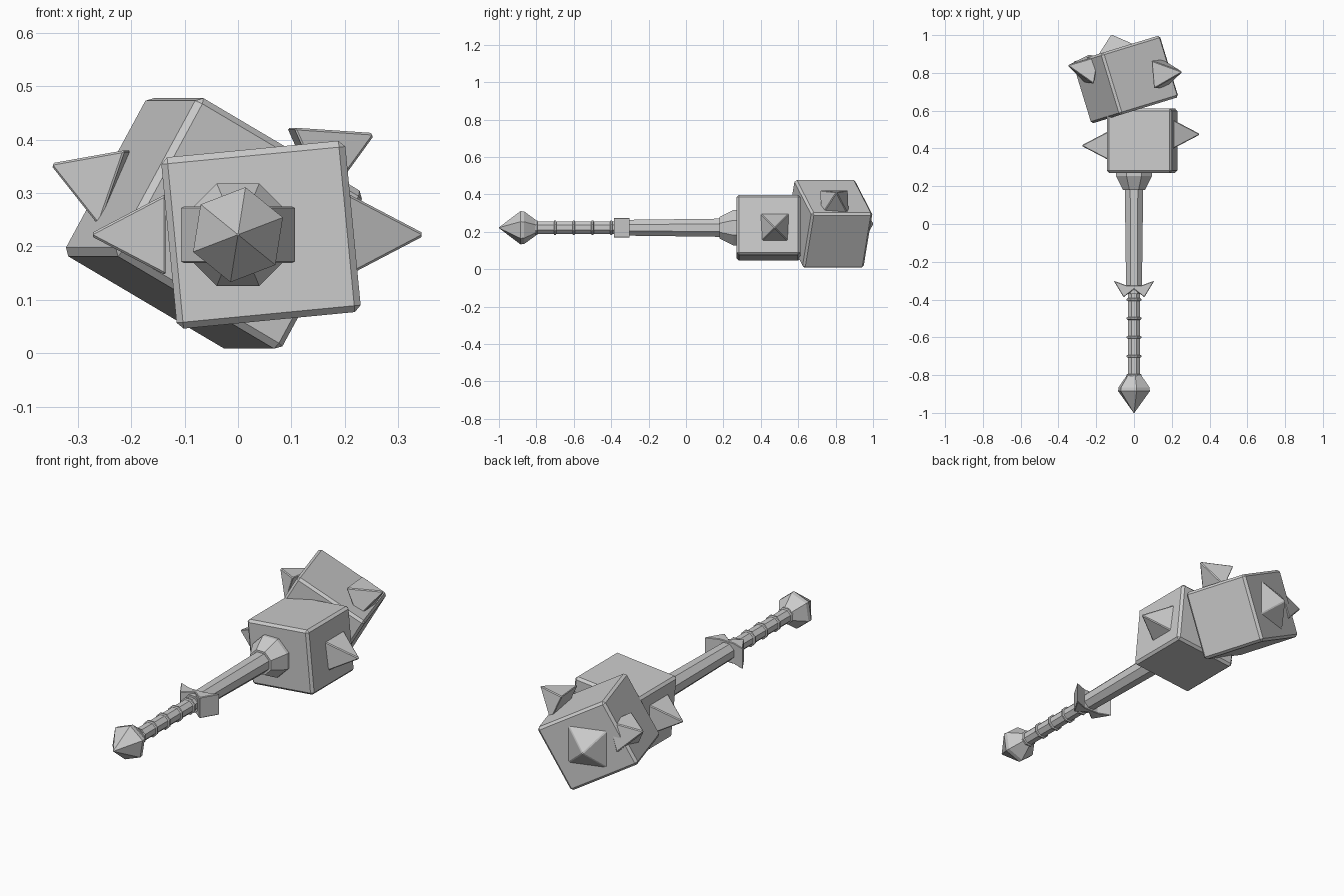
import bpy, bmesh, math
from mathutils import Matrix, Vector

cube = bpy.data.objects.get("Cube")
if cube:
    bpy.data.objects.remove(cube, do_unlink=True)

grey = bpy.data.materials.new("plain_grey")
grey.use_nodes = True
COLOUR = (0.6, 0.6, 0.6, 1)
grey.diffuse_color = COLOUR
grey.node_tree.nodes["Principled BSDF"].inputs["Base Color"].default_value = COLOUR

AXIS_Z = 0.222  # height of the handle axis


def finish(name, bm, bevel=0.0):
    bmesh.ops.recalc_face_normals(bm, faces=bm.faces)
    mesh = bpy.data.meshes.new(name)
    bm.to_mesh(mesh)
    bm.free()
    mesh.materials.append(grey)
    obj = bpy.data.objects.new(name, mesh)
    bpy.context.collection.objects.link(obj)
    if bevel:
        mod = obj.modifiers.new("Bevel", 'BEVEL')
        mod.width = bevel
        mod.segments = 1
        mod.limit_method = 'ANGLE'
    return obj


def lathe(name, profile, sides, turn):
    """Rings of (y, radius) around the handle axis."""
    bm = bmesh.new()
    rings = []
    for y, r in profile:
        angles = [turn + math.tau * i / sides for i in range(sides)]
        rings.append([bm.verts.new((r * math.cos(a), y, AXIS_Z + r * math.sin(a)))
                      for a in angles])
    for a, b in zip(rings, rings[1:]):
        for i in range(sides):
            j = (i + 1) % sides
            bm.faces.new((a[i], a[j], b[j], b[i]))
    bm.faces.new(rings[0])
    bm.faces.new(rings[-1])
    return finish(name, bm)


def block(name, centre, size, rotation):
    bm = bmesh.new()
    bmesh.ops.create_cube(bm, size=1)
    bm.transform(Matrix.Translation(centre) @ rotation @ Matrix.Diagonal((*size, 1)))
    return finish(name, bm, 0.012)


def spike(name, tip, direction, height, base):
    """Square pyramid whose sides stay level with the ground."""
    bm = bmesh.new()
    bmesh.ops.create_cone(bm, cap_ends=True, segments=4, radius1=base / math.sqrt(2),
                          radius2=0, depth=height,
                          matrix=Matrix.Translation((0, 0, -height / 2))
                          @ Matrix.Rotation(math.pi / 4, 4, 'Z'))
    out = Vector(direction).normalized()
    side = Vector((0, 0, 1)).cross(out).normalized()
    frame = Matrix((side, out.cross(side), out)).transposed().to_4x4()
    bm.transform(Matrix.Translation(tip) @ frame)
    return finish(name, bm, 0.004)


# Handle: pommel, grip with rings, shaft and flared collar
eighth = math.pi / 8
lathe("pommel", [(-1.0, 0.002), (-0.885, 0.09), (-0.865, 0.088), (-0.8, 0.04)],
      6, math.radians(81))
lathe("grip", [(-0.82, 0.035), (-0.36, 0.035)], 8, eighth)
for i in range(5):
    y = -0.8 + 0.1 * i
    lathe(f"grip_ring_{i + 1}", [(y - 0.007, 0.036), (y - 0.004, 0.042),
                                 (y + 0.004, 0.042), (y + 0.007, 0.036)], 8, eighth)
lathe("shaft", [(-0.37, 0.045), (0.22, 0.053)], 8, eighth)
lathe("collar", [(0.18, 0.063), (0.255, 0.104), (0.29, 0.104)], 8, eighth)

# Winged guard
bm = bmesh.new()
half = [(0, -0.345), (0.055, -0.388), (0.108, -0.3), (0.04, -0.325)]
outline = half + [(-x, y) for x, y in reversed(half[1:])]
face = bm.faces.new([bm.verts.new((x, y, AXIS_Z - 0.053)) for x, y in outline])
top = bmesh.ops.extrude_face_region(bm, geom=[face])
bmesh.ops.translate(bm, vec=(0, 0, 0.106),
                    verts=[v for v in top["geom"] if isinstance(v, bmesh.types.BMVert)])
finish("guard", bm, 0.003)

# Lower head block with its side spikes
block("lower_head", (0.043, 0.441, 0.222), (0.346, 0.34, 0.322),
      Matrix.Rotation(math.radians(-5.5), 4, 'Y'))
spike("lower_left_spike", (0.352, 0.475, 0.222), (1, 0, 0), 0.145, 0.152)
spike("lower_right_spike", (-0.28, 0.415, 0.222), (-1, 0, 0), 0.145, 0.152)

# Upper head block, twisted off the axis
twist = Matrix.Rotation(math.radians(17), 4, 'Z') @ Matrix.Rotation(math.radians(29.5), 4, 'Y')
block("upper_head", (-0.045, 0.765, 0.243), (0.375, 0.342, 0.34), twist)
spike("upper_left_spike", (0.258, 0.805, 0.412), (0.91, 0.08, 0.41), 0.142, 0.15)
spike("upper_right_spike", (-0.353, 0.84, 0.355), (-0.93, 0.15, 0.33), 0.138, 0.15)
spike("end_spike", (-0.12, 1.003, 0.243), (-0.292, 0.956, 0), 0.09, 0.21)
